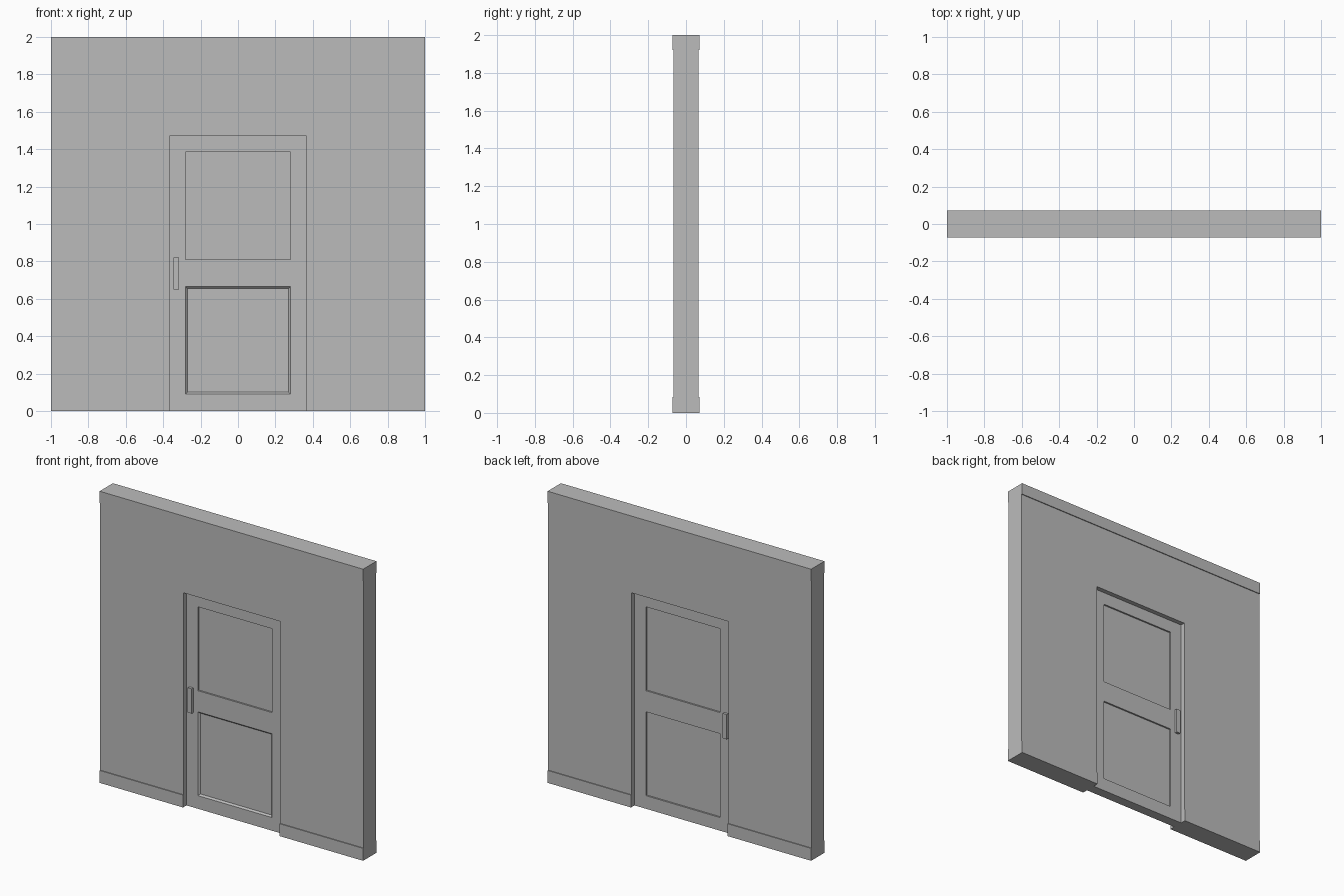
import bpy
import bmesh
from mathutils import Vector

if "Cube" in bpy.data.objects:
    bpy.data.objects.remove(bpy.data.objects["Cube"], do_unlink=True)

# Main dimensions
HALF_W, TOP = 1.0, 2.0
WALL_Y, TRIM_Y, LEAF_Y = 0.066, 0.072, 0.034
SKIRT_Z, CORNICE_Z = 0.085, 1.92
DOOR_X, DOOR_Z = 0.367, 1.47
PANEL_X = 0.28
PANELS_Z = [(0.09, 0.665), (0.81, 1.385)]
RECESS = 0.011

grey = bpy.data.materials.new("plain grey")
grey.use_nodes = True
colour = (0.5, 0.5, 0.5, 1.0)
grey.diffuse_color = colour
grey.node_tree.nodes["Principled BSDF"].inputs["Base Color"].default_value = colour


def finish(name, bm):
    bmesh.ops.recalc_face_normals(bm, faces=bm.faces)
    mesh = bpy.data.meshes.new(name)
    bm.to_mesh(mesh)
    bm.free()
    mesh.materials.append(grey)
    obj = bpy.data.objects.new(name, mesh)
    bpy.context.collection.objects.link(obj)
    return obj


def prism(outline, y0, y1):
    """Extrude an x-z outline from y0 to y1."""
    bm = bmesh.new()
    face = bm.faces.new([bm.verts.new((x, y0, z)) for x, z in outline])
    out = bmesh.ops.extrude_face_region(bm, geom=[face])
    moved = [v for v in out["geom"] if isinstance(v, bmesh.types.BMVert)]
    bmesh.ops.translate(bm, verts=moved, vec=(0, y1 - y0, 0))
    bmesh.ops.recalc_face_normals(bm, faces=bm.faces)
    return bm


def box(x0, x1, y0, y1, z0, z1):
    return prism([(x0, z0), (x1, z0), (x1, z1), (x0, z1)], y0, y1)


# Wall around the doorway
half = [(DOOR_X, DOOR_Z), (DOOR_X, SKIRT_Z), (HALF_W, SKIRT_Z), (HALF_W, CORNICE_Z)]
outline = half + [(-x, z) for x, z in reversed(half)]
finish("wall", prism(outline, -WALL_Y, WALL_Y))

# Cornice and skirting boards
finish("cornice", box(-HALF_W, HALF_W, -TRIM_Y, TRIM_Y, CORNICE_Z, TOP))
finish("left_skirting", box(DOOR_X, HALF_W, -TRIM_Y, TRIM_Y, 0, SKIRT_Z))
finish("right_skirting", box(-HALF_W, -DOOR_X, -TRIM_Y, TRIM_Y, 0, SKIRT_Z))

# Door leaf, cut into a grid so its panels can be sunk
leaf = box(-DOOR_X, DOOR_X, -LEAF_Y, LEAF_Y, 0, DOOR_Z)
cuts = [((x, 0, 0), (1, 0, 0)) for x in (-PANEL_X, PANEL_X)]
cuts += [((0, 0, z), (0, 0, 1)) for pair in PANELS_Z for z in pair]
for point, normal in cuts:
    geom = leaf.verts[:] + leaf.edges[:] + leaf.faces[:]
    bmesh.ops.bisect_plane(leaf, geom=geom, plane_co=Vector(point), plane_no=Vector(normal))
leaf.normal_update()


def panel_faces(side, z0, z1):
    found = []
    for f in leaf.faces:
        c = f.calc_center_median()
        if f.normal.y * side > 0.9 and abs(c.x) < PANEL_X and z0 < c.z < z1:
            found.append(f)
    return found


# The lower front panel has sloped borders, the others are square-edged
for side in (-1, 1):
    for i, (z0, z1) in enumerate(PANELS_Z):
        slope = 0.015 if side < 0 and i == 0 else 0.0
        bmesh.ops.inset_individual(leaf, faces=panel_faces(side, z0, z1),
                                   thickness=slope, depth=-RECESS)
finish("door_leaf", leaf)

# Pull handles on both faces
for name, side in (("front_handle", -1), ("back_handle", 1)):
    y0, y1 = sorted((side * LEAF_Y, side * (LEAF_Y + 0.018)))
    finish(name, box(-0.345, -0.315, y0, y1, 0.65, 0.82))
